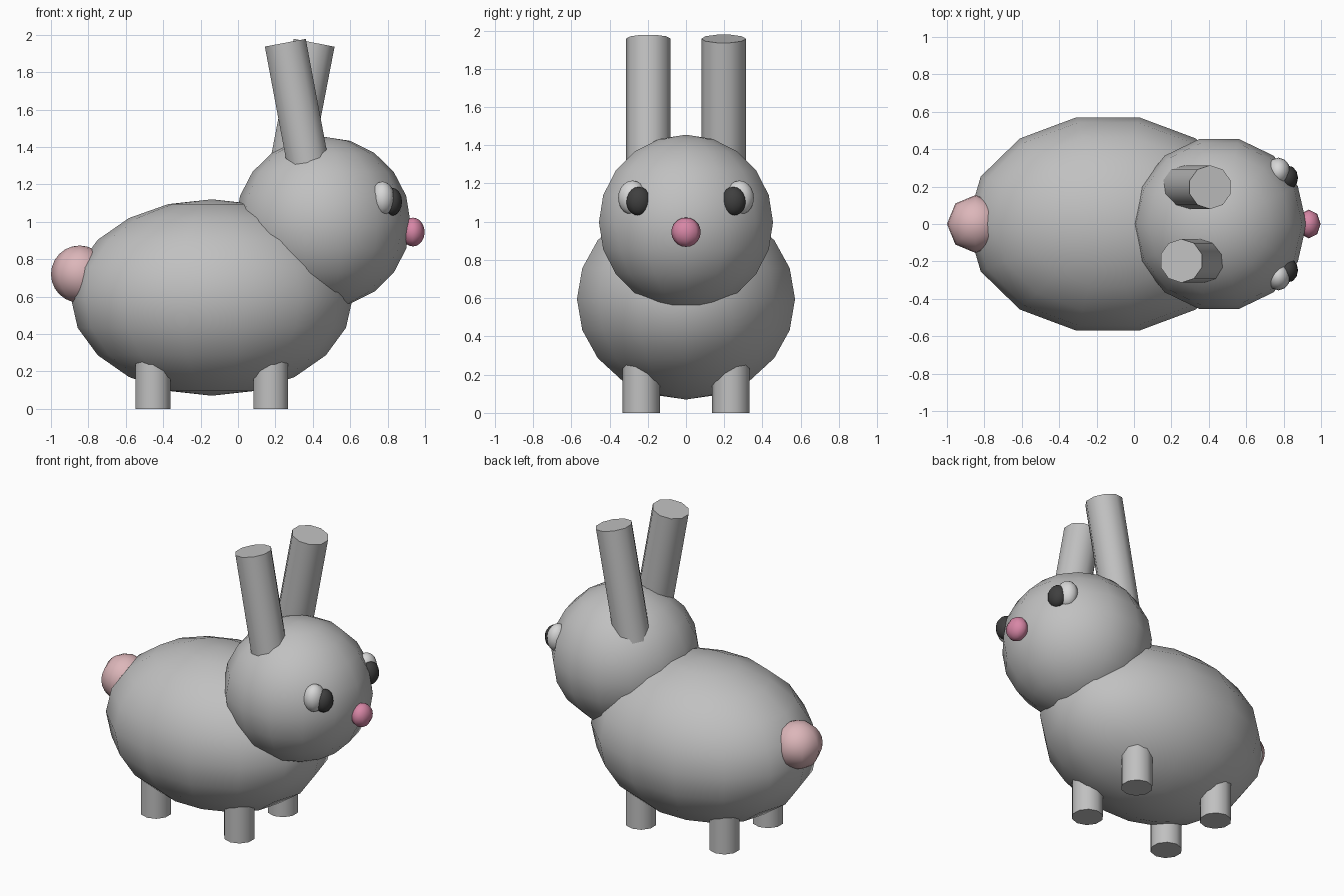
import bpy, math
from mathutils import Vector

if "Cube" in bpy.data.objects:
    bpy.data.objects.remove(bpy.data.objects["Cube"])


def material(name, rgb):
    m = bpy.data.materials.new(name)
    m.diffuse_color = (*rgb, 1)
    m.use_nodes = True
    m.node_tree.nodes["Principled BSDF"].inputs["Base Color"].default_value = m.diffuse_color
    return m


GREY = material("grey_fur", (0.53, 0.53, 0.53))
WHITE = material("eye_white", (0.68, 0.68, 0.68))
DARK = material("pupil_dark", (0.05, 0.05, 0.05))
PALE = material("tail_pink", (0.72, 0.47, 0.49))
PINK = material("nose_pink", (0.68, 0.24, 0.38))


def finish(name, mat):
    o = bpy.context.object
    o.name = name
    o.data.materials.append(mat)
    bpy.ops.object.shade_smooth_by_angle(angle=math.radians(50))
    return o


def ball(name, mat, centre, radii, segments, rings):
    # quarter turn puts a vertex column on the sideways (y) axis
    rx, ry, rz = radii
    bpy.ops.mesh.primitive_uv_sphere_add(segments=segments, ring_count=rings, radius=1,
                                         location=centre, rotation=(0, 0, math.pi / 2))
    bpy.context.object.scale = (ry, rx, rz)
    return finish(name, mat)


def tube(name, mat, start, end, radius, sides):
    a, b = Vector(start), Vector(end)
    d = b - a
    bpy.ops.mesh.primitive_cylinder_add(vertices=sides, radius=radius, depth=d.length,
                                        location=(a + b) / 2,
                                        rotation=(0, math.atan2(d.x, d.z), 0))
    return finish(name, mat)


# Body and head
ball("body", GREY, (-0.14, 0, 0.595), (0.754, 0.585, 0.525), 14, 10)
ball("head", GREY, (0.455, 0, 0.997), (0.467, 0.467, 0.458), 14, 10)

# Tail and nose
ball("tail", PALE, (-0.847, 0, 0.72), (0.153, 0.155, 0.153), 8, 12)
ball("nose", PINK, (0.935, 0, 0.945), (0.063, 0.077, 0.077), 8, 10)

for side, label in ((-1, "right"), (1, "left")):
    # Eyes
    ball(label + "_eye", WHITE, (0.772, side * 0.28, 1.125), (0.065, 0.075, 0.09), 12, 10)
    ball(label + "_pupil", DARK, (0.822, side * 0.247, 1.107), (0.055, 0.066, 0.075), 12, 10)
    # Ears: one leans back, the other forward
    tube(label + "_ear", GREY, (0.328 - side * 0.067, side * 0.197, 1.2),
         (0.33 + side * 0.077, side * 0.197, 1.957), 0.117, 10)
    # Feet
    for x, end in ((-0.455, "back"), (0.175, "front")):
        tube(f"{label}_{end}_foot", GREY, (x, side * 0.235, 0), (x, side * 0.235, 0.3), 0.098, 10)
